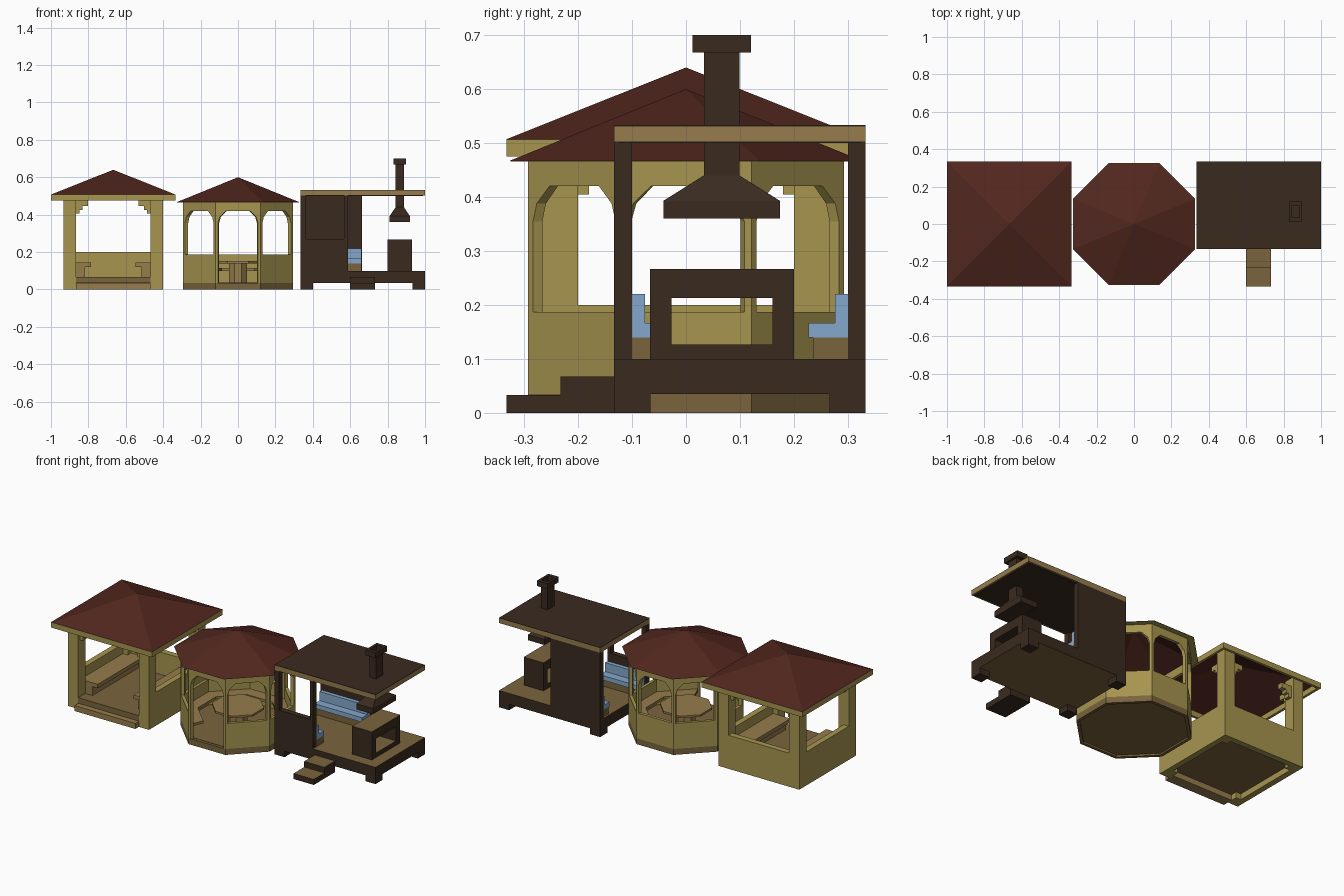
import bpy, bmesh, math
from mathutils import Matrix

if "Cube" in bpy.data.objects:
    bpy.data.objects.remove(bpy.data.objects["Cube"])


def mat(name, hexcol):
    m = bpy.data.materials.new(name)
    rgb = [int(hexcol[i:i + 2], 16) / 255 for i in (0, 2, 4)]
    m.diffuse_color = [((c + 0.055) / 1.055) ** 2.4 if c > 0.04 else c / 12.92 for c in rgb] + [1]
    m.use_nodes = True
    m.node_tree.nodes["Principled BSDF"].inputs["Base Color"].default_value = m.diffuse_color
    return m


OLIVE = mat("olive paint", "A6954F")
WOOD = mat("tan wood", "967C4D")
FLOOR = mat("floor wood", "7A643C")
RED = mat("red roof", "52271E")
DARK = mat("dark brown", "392A1F")
BLUE = mat("blue cushion", "84A8CC")


def finish(name, bm, material, up=None, both=False):
    """Make an object; faces pointing up (or up and down) take the second material."""
    bmesh.ops.recalc_face_normals(bm, faces=bm.faces)
    me = bpy.data.meshes.new(name)
    if up:
        bm.normal_update()
        for f in bm.faces:
            f.material_index = int((abs(f.normal.z) if both else f.normal.z) > 0.9)
    bm.to_mesh(me)
    bm.free()
    me.materials.append(material)
    if up:
        me.materials.append(up)
    ob = bpy.data.objects.new(name, me)
    bpy.context.collection.objects.link(ob)
    return ob


def add_box(bm, x0, x1, y0, y1, z0, z1):
    m = Matrix.Translation(((x0 + x1) / 2, (y0 + y1) / 2, (z0 + z1) / 2)) @ \
        Matrix.Diagonal((x1 - x0, y1 - y0, z1 - z0, 1))
    bmesh.ops.create_cube(bm, size=1, matrix=m)


def boxes(name, material, *dims, up=None, both=False):
    bm = bmesh.new()
    for d in dims:
        add_box(bm, *d)
    return finish(name, bm, material, up, both)


def loft(name, material, rings, caps=True):
    """Skin between stacked rings of points with equal counts."""
    bm = bmesh.new()
    vs = [[bm.verts.new(p) for p in r] for r in rings]
    n = len(vs[0])
    for a, b in zip(vs, vs[1:] if caps else vs[1:] + vs[:1]):
        for i in range(n):
            bm.faces.new((a[i], a[(i + 1) % n], b[(i + 1) % n], b[i]))
    if caps:
        bm.faces.new(vs[0])
        bm.faces.new(vs[-1])
    return finish(name, bm, material)


def polygon(n, apothem, z, cx=0):
    r = apothem / math.cos(math.pi / n)
    return [(cx + r * math.cos((i + 0.5) * 2 * math.pi / n), r * math.sin((i + 0.5) * 2 * math.pi / n), z)
            for i in range(n)]


def tube(name, material, n, outer, inner, z0, z1, cx=0):
    """Closed polygonal ring with a rectangular section."""
    loft(name, material, [polygon(n, outer, z0, cx), polygon(n, outer, z1, cx),
                          polygon(n, inner, z1, cx), polygon(n, inner, z0, cx)], caps=False)


def open_roof(name, n, cx, apothem, z0, z1):
    """Hollow pyramid roof, built as an open fan."""
    bm = bmesh.new()
    ring = [bm.verts.new(p) for p in polygon(n, apothem, z0, cx)]
    top = bm.verts.new((cx, 0, z1))
    for i in range(n):
        bm.faces.new((ring[i], ring[(i + 1) % n], top))
    return finish(name, bm, RED)


# ---------- square pavilion (left) ----------
CX, H, P = -0.667, 0.267, 0.2
open_roof("square_roof", 4, CX, 0.333, 0.507, 0.64)
tube("square_fascia", OLIVE, 4, 0.333, 0.318, 0.475, 0.507, CX)
posts, brackets = [], []
for sx in (-1, 1):
    for sy in (-1, 1):
        xs, ys = sorted((sx * P, sx * H)), sorted((sy * P, sy * H))
        posts.append((CX + xs[0], CX + xs[1], ys[0], ys[1], 0, 0.525))
        # stepped corner brackets along both directions
        for a, b, z in ((0, 0.02, 0.405), (0.02, 0.035, 0.425), (0.035, 0.065, 0.445)):
            u = sorted((sx * (P - a), sx * (P - b)))
            v = sorted((sy * 0.217, sy * 0.25))
            brackets.append((CX + u[0], CX + u[1], v[0], v[1], z, 0.475))
            u = sorted((sx * 0.217, sx * 0.25))
            v = sorted((sy * (P - a), sy * (P - b)))
            brackets.append((CX + u[0], CX + u[1], v[0], v[1], z, 0.475))
boxes("square_posts", OLIVE, *posts)
boxes("square_brackets", OLIVE, *brackets)
boxes("square_low_walls", OLIVE,
      (CX - H, CX - H + 0.035, -P, P, 0, 0.2), (CX + H - 0.035, CX + H, -P, P, 0, 0.2),
      (CX - P, CX + P, H - 0.035, H, 0, 0.2))
# raised floor, hollow underneath
boxes("square_floor", FLOOR, (CX - 0.232, CX + 0.232, -P, 0.232, 0.034, 0.067),
      (CX - P, CX + P, -H, -P, 0.034, 0.067))
boxes("square_step", WOOD, (CX - P, CX + P, -0.3, -H + 0.03, 0, 0.033))
for s, side in ((-1, "left"), (1, "right")):
    seat = sorted((CX + s * 0.232, CX + s * 0.118))
    base = sorted((CX + s * 0.232, CX + s * 0.152))
    boxes(side + "_bench", WOOD, (*seat, -P, 0.232, 0.12, 0.143), (*base, -P, 0.232, 0.067, 0.12))

# ---------- octagonal gazebo (middle) ----------
open_roof("octagon_roof", 8, 0, 0.327, 0.467, 0.6)
tube("octagon_soffit", OLIVE, 8, 0.325, 0.275, 0.466, 0.468)
tube("octagon_base_rim", FLOOR, 8, 0.293, 0.275, 0, 0.035)
loft("octagon_floor", FLOOR, [polygon(8, 0.276, 0.01), polygon(8, 0.276, 0.037)])
RO, RI = 0.293, 0.275
T = math.tan(math.pi / 8)
HS = RO * T
ARCH = [(0.108, 0.355), (0.098, 0.388), (0.065, 0.42)]


def octagon_panel(name, k, outline):
    """Mitred wall panel from a (sideways, height) outline."""
    a = k * math.pi / 4 - math.pi / 2
    c, s = math.cos(a), math.sin(a)
    ring = lambda r: [(r * c - u * r / RO * s, r * s + u * r / RO * c, z) for u, z in outline]
    loft(name, OLIVE, [ring(RO), ring(RI)])


for k in range(8):
    zb = 0.035 if k == 0 else 0.187
    frame = [(-HS, zb), (-HS, 0.467), (HS, 0.467), (HS, zb), (0.108, zb)] + ARCH + \
            [(-u, z) for u, z in reversed(ARCH)] + [(-0.108, zb)]
    octagon_panel(f"arch_frame_{k}", k, frame)
    if k:
        octagon_panel(f"low_panel_{k}", k, [(-HS, 0.035), (-HS, 0.187), (HS, 0.187), (HS, 0.035)])
# bench around every side but the entrance
for k in range(1, 8):
    a = k * math.pi / 4 - math.pi / 2
    c, s = math.cos(a), math.sin(a)
    quad = lambda z: [(r * c - u * r * T * s, r * s + u * r * T * c, z)
                      for r, u in ((0.205, -1), (0.275, -1), (0.275, 1), (0.205, 1))]
    loft(f"octagon_bench_{k}", WOOD, [quad(0.1), quad(0.115)])
# table on an octagonal pedestal
loft("table_top", WOOD, [polygon(8, 0.133, 0.14), polygon(8, 0.133, 0.152)])
loft("table_pedestal", WOOD, [polygon(8, 0.048, 0.035), polygon(8, 0.048, 0.141)])

# ---------- grill shelter (right) ----------
boxes("shelter_deck", DARK, (0.333, 1.0, -0.133, 0.333, 0.035, 0.1), up=FLOOR, both=True)
boxes("deck_feet", DARK, *[(x, x + 0.067, y, y + 0.067, 0, 0.036)
                           for x in (0.333, 0.933) for y in (-0.133, 0.266)])
boxes("shelter_steps", DARK, (0.6, 0.733, -0.333, -0.233, 0, 0.033),
      (0.6, 0.733, -0.233, -0.133, 0, 0.067), up=FLOOR)
boxes("shelter_roof_edge", WOOD, (0.333, 1.0, -0.133, 0.333, 0.502, 0.531))
boxes("shelter_roof_top", DARK, (0.333, 1.0, -0.133, 0.333, 0.531, 0.533))
boxes("shelter_ceiling", DARK, (0.343, 0.99, -0.123, 0.323, 0.5, 0.502))
boxes("shelter_back_wall", DARK, (0.333, 0.662, 0.3, 0.333, 0.1, 0.502))
boxes("shelter_front_wall", DARK, (0.333, 0.587, -0.133, -0.1, 0.1, 0.27),
      (0.333, 0.364, -0.133, -0.1, 0.27, 0.502), (0.567, 0.587, -0.133, -0.1, 0.27, 0.502))


def bench(name, x1, wall, d):
    """Cushioned bench against a wall, facing direction d in y."""
    span = lambda a, b: sorted((wall + d * a, wall + d * b))
    boxes(name + "_base", FLOOR, (0.345, x1, *span(0, 0.065), 0.1, 0.14))
    boxes(name + "_cushions", BLUE, (0.345, x1, *span(0, 0.073), 0.14, 0.167),
          (0.345, x1, *span(0, 0.024), 0.167, 0.22))


bench("back_bench", 0.66, 0.3, -1)
bench("front_bench", 0.587, -0.1, 1)

# fireplace with an opening right through it
boxes("fireplace", DARK, (0.8, 0.93, -0.067, 0.2, 0.1, 0.127), (0.8, 0.93, -0.067, -0.027, 0.127, 0.213),
      (0.8, 0.93, 0.16, 0.2, 0.127, 0.213), (0.8, 0.93, -0.067, 0.2, 0.213, 0.267), up=FLOOR)


def rect(hx, hy, z):
    return [(0.865 + sx * hx, 0.066 + sy * hy, z) for sx, sy in ((-1, -1), (1, -1), (1, 1), (-1, 1))]


# hood, chimney, cap and recessed flue as one lofted shape
loft("hood_and_chimney", DARK, [rect(0.054, 0.108, 0.36), rect(0.054, 0.108, 0.393),
                                rect(0.022, 0.033, 0.44), rect(0.022, 0.033, 0.668),
                                rect(0.034, 0.054, 0.668), rect(0.034, 0.054, 0.7),
                                rect(0.02, 0.032, 0.7), rect(0.02, 0.032, 0.67)])
